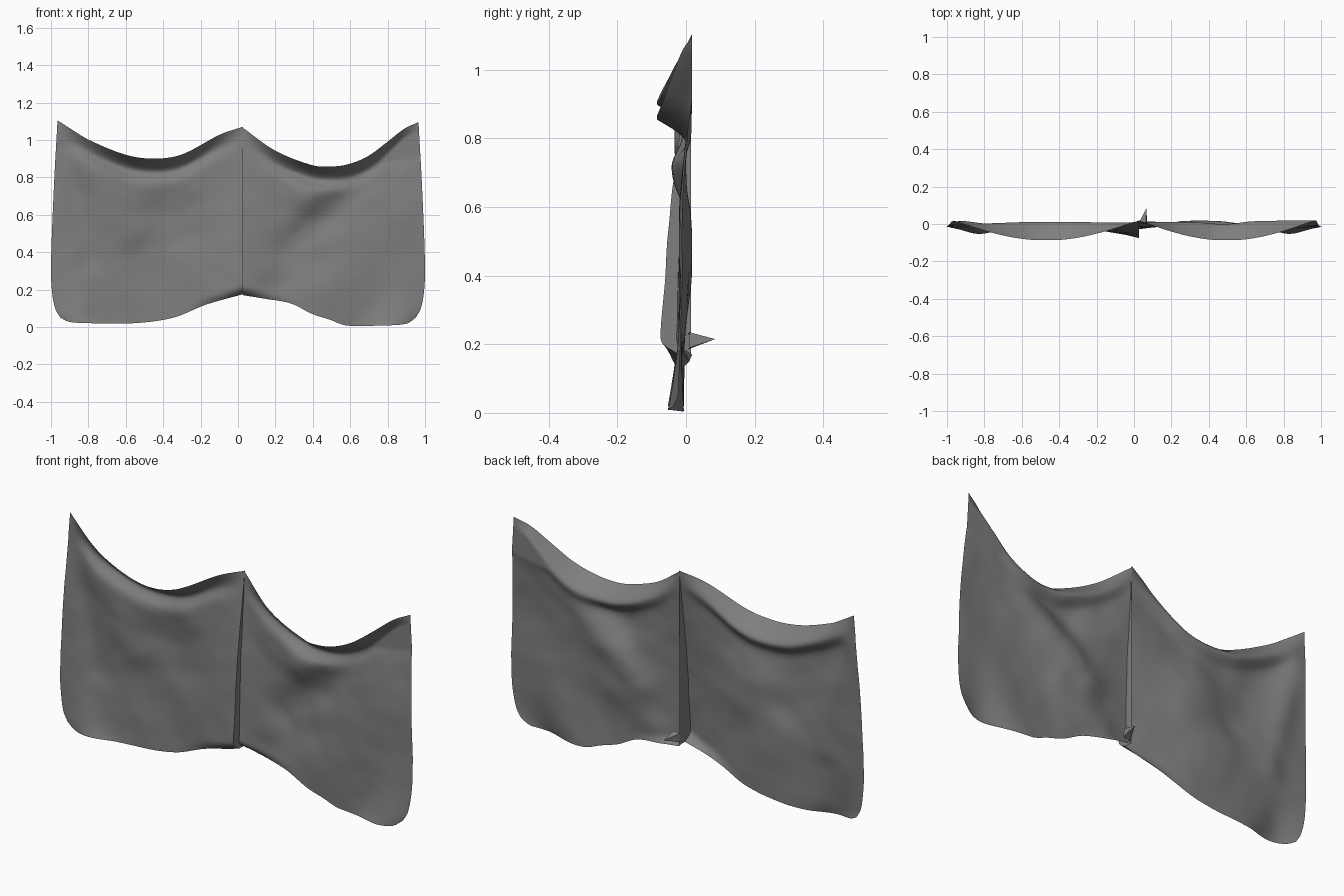
import bpy, bmesh, math
from mathutils import Vector, noise

cube = bpy.data.objects.get("Cube")
if cube:
    bpy.data.objects.remove(cube)

cloth = bpy.data.materials.new("grey_cloth")
cloth.use_nodes = True
cloth.diffuse_color = (0.21, 0.21, 0.21, 1)
cloth.node_tree.nodes["Principled BSDF"].inputs["Base Color"].default_value = cloth.diffuse_color
cloth.node_tree.nodes["Principled BSDF"].inputs["Roughness"].default_value = 0.9
COLS, ROWS, WALL, SEAM_X = 64, 72, 0.018, 0.026


def curve(points, t):
    """Smooth interpolation through (position, value) pairs."""
    pts = [points[0]] + points + [points[-1]]
    t = min(max(t, points[0][0]), points[-1][0])
    for a, b, c, d in zip(pts, pts[1:], pts[2:], pts[3:]):
        if t <= c[0]:
            h = c[0] - b[0]
            s = (t - b[0]) / h
            m0 = (c[1] - a[1]) / (c[0] - a[0]) * h
            m1 = (d[1] - b[1]) / (d[0] - b[0]) * h
            return ((2*s**3 - 3*s*s + 1) * b[1] + (s**3 - 2*s*s + s) * m0
                    + (3*s*s - 2*s**3) * c[1] + (s**3 - s*s) * m1)
    return points[-1][1]


def fold(u, z, start, end, width, height):
    """Rounded crease running along a line on the panel."""
    a, b, p = Vector(start), Vector(end), Vector((u, z))
    t = min(max((p - a).dot(b - a) / (b - a).length_squared, 0), 1)
    return height * math.exp(-((p - a.lerp(b, t)).length / width) ** 2)


# Depth of the sagging middle, by distance below the rim
SWAG = [(0, -.088), (.045, -.012), (.075, .01), (.13, -.024), (.2, -.024), (.32, -.01), (.9, -.006)]
# Depth of the panel sides, by height fraction from the rim down
SIDE = [(0, .018), (.2, .008), (.5, -.006), (1, -.01)]
# Outer edge, by height fraction from the rim down
EDGE = [(0, .965), (.35, .985), (.75, 1), (.88, .993), (.96, .975), (1, .95)]


def build_panel(name, side, rim, hem, seam, folds):
    bm = bmesh.new()
    grid = []
    for j in range(ROWS + 1):
        row = []
        v = (j / ROWS) ** 1.25
        for i in range(COLS + 1):
            u = i / COLS
            top, bottom = curve(rim, u), curve(hem, u)
            drop = (top - bottom) * v
            z = top - drop
            x = SEAM_X + u * (side * curve(EDGE, v) - SEAM_X)
            # Sag, then the forward swing of the seam and lower corner
            sag = math.sin(math.pi * u)
            y = sag * curve(SWAG, drop) + (1 - sag) * curve(SIDE, v)
            y += curve(seam, v) * max(0, 1 - u / .6) ** 2
            y -= .045 * v ** 5 * math.exp(-((u - .87) / .12) ** 2)
            for start, end, width, height in folds:
                y += fold(u, z, start, end, width, height) * min(drop / .12, 1)
            y += .003 * noise.noise(Vector((x * 9, z * 9, side))) * min(drop * 8, 1)
            # Hem rolls back close to the seam
            roll = max(0, v - .95) / .05 * max(0, 1 - u / .4)
            y = max(min(y + .05 * roll ** 2, WALL), -.085)
            row.append(bm.verts.new((x, y, z)))
        # Narrow selvedge turned back to the wall along the seam
        row.insert(0, bm.verts.new((SEAM_X, WALL - .003, row[0].co.z)))
        grid.append(row)
    for upper, lower in zip(grid, grid[1:]):
        for i in range(COLS + 1):
            quad = (upper[i], lower[i], lower[i + 1], upper[i + 1])
            bm.faces.new(quad if side > 0 else quad[::-1])
    finish(name, bm)


def finish(name, bm):
    mesh = bpy.data.meshes.new(name)
    bm.to_mesh(mesh)
    bm.free()
    mesh.materials.append(cloth)
    obj = bpy.data.objects.new(name, mesh)
    bpy.context.collection.objects.link(obj)
    bpy.ops.object.select_all(action="DESELECT")
    obj.select_set(True)
    bpy.context.view_layer.objects.active = obj
    bpy.ops.object.shade_smooth_by_angle(angle=math.radians(50))


# Each panel runs from the seam (0) to its outer edge (1)
build_panel(
    "right_cloth_panel", -1,
    [(0, 1.07), (.12, 1.03), (.33, .922), (.48, .9), (.63, .92), (.83, 1), (.93, 1.06), (1, 1.105)],
    [(0, .175), (.2, .12), (.38, .05), (.6, .02), (.9, .022), (.96, .03), (1, .05)],
    [(0, 0), (.3, -.022), (.7, -.05), (1, -.068)],
    [((.85, .9), (.6, .5), .1, -.018), ((.4, .66), (.35, .5), .12, .02),
     ((.95, .95), (.8, .35), .06, .012), ((.55, .4), (.35, .15), .12, .012)])
build_panel(
    "left_cloth_panel", 1,
    [(0, 1.065), (.18, .945), (.39, .866), (.49, .857), (.6, .87), (.71, .912), (.81, .98), (.92, 1.06), (1, 1.095)],
    [(0, .17), (.12, .152), (.28, .125), (.4, .07), (.5, .04), (.6, .008), (.8, .008), (.95, .018), (1, .05)],
    [(0, 0), (.3, -.005), (.7, -.012), (1, -.02)],
    [((.75, .9), (.35, .7), .08, -.02), ((.92, .98), (.25, .42), .09, .028),
     ((.85, .6), (.5, .2), .14, -.014), ((.4, .35), (.15, .22), .08, .014)])

# Pinched tuft poking out behind the seam
bm = bmesh.new()
tip = bm.verts.new((.066, .085, .215))
base = [bm.verts.new(p) for p in ((.026, .005, .185), (.07, .01, .19), (.065, .01, .235), (.028, .005, .23))]
for a, b in zip(base, base[1:] + base[:1]):
    bm.faces.new((a, b, tip))
bmesh.ops.recalc_face_normals(bm, faces=bm.faces)
finish("seam_tuft", bm)
